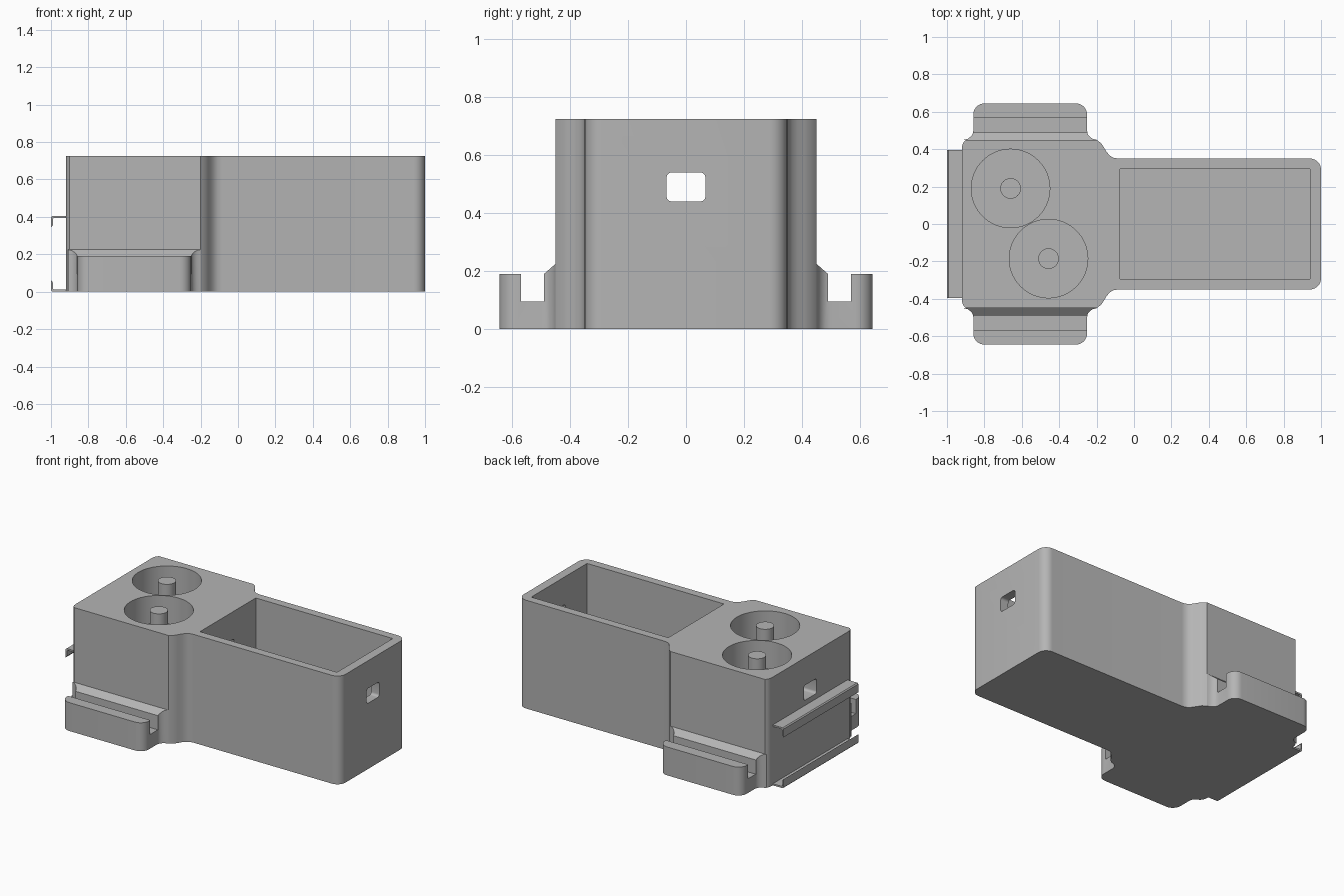
import bpy, bmesh, math
from mathutils import Vector

cube = bpy.data.objects.get("Cube")
if cube:
    bpy.data.objects.remove(cube, do_unlink=True)

grey = bpy.data.materials.new("plain grey")
grey.use_nodes = True
GREY = (0.46, 0.46, 0.46, 1)
grey.diffuse_color = GREY
grey.node_tree.nodes["Principled BSDF"].inputs["Base Color"].default_value = GREY

HEIGHT, FLOOR = 0.725, 0.055


def prism(name, outline, lo, hi, axis="z"):
    """Extrude a 2D outline: (x, y) along z, or (y, z) along x, or (x, z) along y."""
    place = {"z": lambda a, b, t: (a, b, t),
             "x": lambda a, b, t: (t, a, b),
             "y": lambda a, b, t: (a, t, b)}[axis]
    bm = bmesh.new()
    rings = [[bm.verts.new(place(a, b, t)) for a, b in outline] for t in (lo, hi)]
    bm.faces.new(rings[0])
    bm.faces.new(rings[1])
    n = len(outline)
    for i in range(n):
        j = (i + 1) % n
        bm.faces.new((rings[0][i], rings[0][j], rings[1][j], rings[1][i]))
    bmesh.ops.recalc_face_normals(bm, faces=bm.faces)
    mesh = bpy.data.meshes.new(name)
    bm.to_mesh(mesh)
    bm.free()
    mesh.materials.append(grey)
    obj = bpy.data.objects.new(name, mesh)
    bpy.context.collection.objects.link(obj)
    return obj


def corner(cx, cy, r, start, steps=8):
    """Quarter arc around a centre, counter-clockwise from start degrees."""
    angles = [math.radians(start + 90 * i / steps) for i in range(steps + 1)]
    return [(cx + r * math.cos(a), cy + r * math.sin(a)) for a in angles]


def circle(cx, cy, r, n=64):
    return [(cx + r * math.cos(math.tau * i / n), cy + r * math.sin(math.tau * i / n))
            for i in range(n)]


def boolean(target, tool, operation="DIFFERENCE"):
    mod = target.modifiers.new("cut", "BOOLEAN")
    mod.operation, mod.solver, mod.object = operation, "EXACT", tool
    bpy.context.view_layer.update()
    bpy.ops.object.select_all(action="DESELECT")
    target.select_set(True)
    bpy.context.view_layer.objects.active = target
    bpy.ops.object.modifier_apply(modifier=mod.name)
    bpy.data.objects.remove(tool, do_unlink=True)


def smooth(obj):
    bpy.ops.object.select_all(action="DESELECT")
    obj.select_set(True)
    bpy.context.view_layer.objects.active = obj
    bpy.ops.object.shade_smooth_by_angle(angle=math.radians(30))


# Main body: wide head, S-curved shoulders, narrower box
upper = corner(0.94, 0.29, 0.06, 0)
upper += [(-0.085, 0.35), (-0.11, 0.354), (-0.13, 0.366), (-0.146, 0.385),
          (-0.16, 0.408), (-0.176, 0.432), (-0.2, 0.45),
          (-0.9, 0.45), (-0.911, 0.438), (-0.918, 0.422), (-0.92, 0.4)]
body = prism("body", upper + [(x, -y) for x, y in reversed(upper)], 0, HEIGHT)

# Rectangular bin
boolean(body, prism("bin_cutter", [(-0.075, -0.295), (0.94, -0.295),
                                   (0.94, 0.295), (-0.075, 0.295)], FLOOR, 1))

# Round wells, each with a centre post
wells = [(-0.66, 0.19), (-0.457, -0.185)]
for cx, cy in wells:
    boolean(body, prism("well_cutter", circle(cx, cy, 0.21), FLOOR, 1))

# Rounded channel along the whole length
r = 0.017
slot = []
for sy, sz, start in ((1, 1, 0), (-1, 1, 90), (-1, -1, 180), (1, -1, 270)):
    slot += corner(sy * (0.067 - r), 0.49 + sz * (0.05 - r), r, start, 5)
boolean(body, prism("channel_cutter", slot, -1.1, 1.1, "x"))
smooth(body)

for i, (cx, cy) in enumerate(wells):
    smooth(prism(f"well_post_{i + 1}", circle(cx, cy, 0.055, 32), FLOOR, HEIGHT))

# Side flanges: flared plan shape trimmed to a grooved, chamfered section
MID = -0.555
half = [(0.355, 0.45), (0.335, 0.455), (0.319, 0.466), (0.308, 0.48), (0.304, 0.5)]
half += corner(0.244, 0.585, 0.06, 0)
plan = [(MID + x, y) for x, y in half] + [(MID - x, y) for x, y in reversed(half)]
section = [(0.4, -0.1), (0.7, -0.1), (0.7, 0.19), (0.57, 0.19), (0.57, 0.095),
           (0.49, 0.095), (0.49, 0.19), (0.45, 0.225), (0.4, 0.225)]
for side, name in ((1, "back_flange"), (-1, "front_flange")):
    flange = prism(name, [(x, side * y) for x, y in plan], 0, 0.3)
    trim = prism("flange_trim", [(side * y, z) for y, z in section], -1.2, 0, "x")
    boolean(flange, trim, "INTERSECT")
    smooth(flange)

# Thin lipped rails on the end wall, facing each other
rail = [(-0.92, 0), (-0.993, 0), (-1, 0.007), (-1, 0.062), (-0.99, 0.05),
        (-0.99, 0.016), (-0.985, 0.011), (-0.92, 0.011)]
prism("lower_rail", rail, -0.395, 0.395, "y")
prism("upper_rail", [(x, 0.405 - z) for x, z in rail], -0.395, 0.395, "y")
